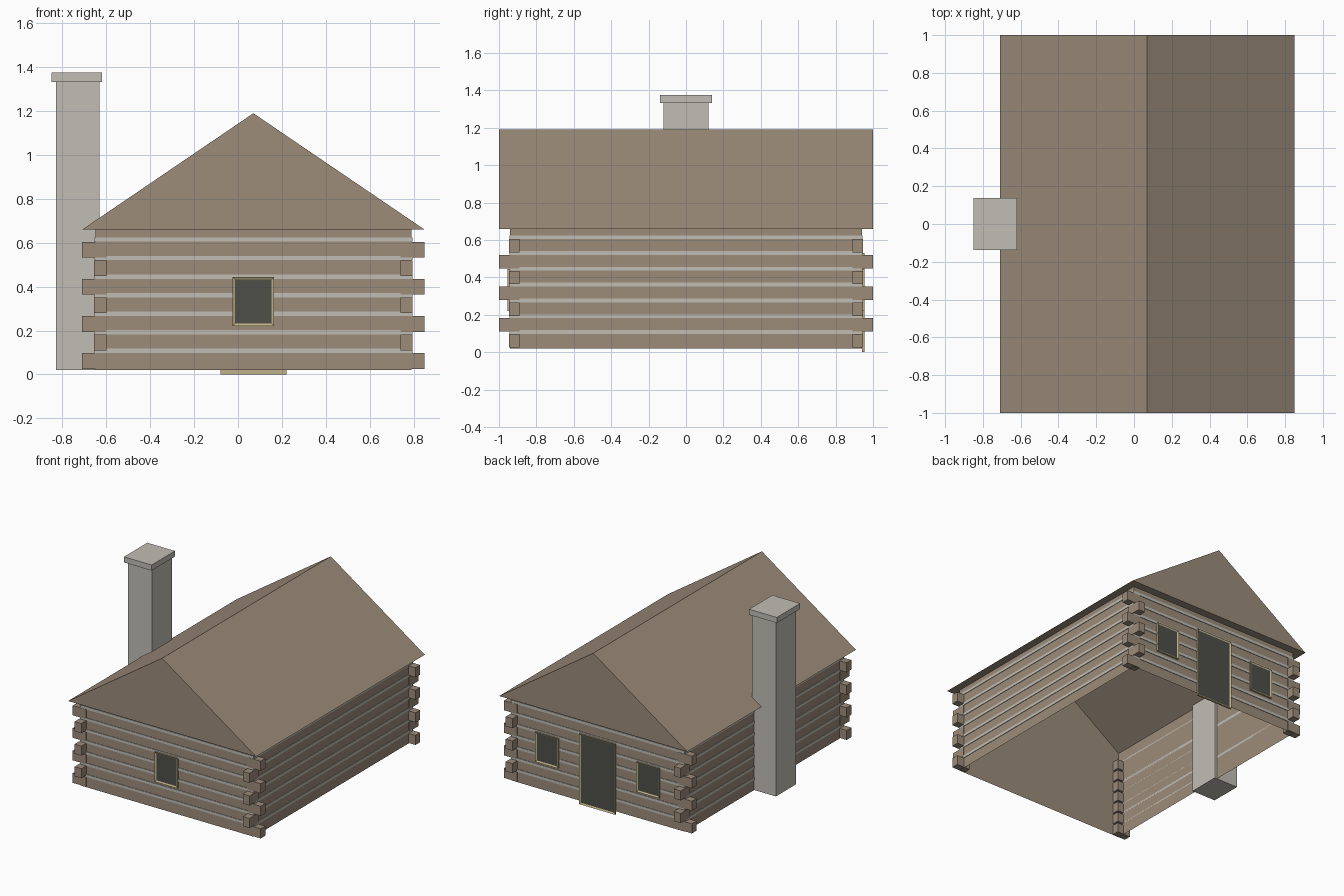
import bpy, bmesh
from mathutils import Vector

cube = bpy.data.objects.get("Cube")
if cube:
    bpy.data.objects.remove(cube, do_unlink=True)


def material(name, rgb):
    m = bpy.data.materials.new(name)
    m.use_nodes = True
    linear = [(c / 255 / 12.92 if c < 11 else ((c / 255 + 0.055) / 1.055) ** 2.4) for c in rgb]
    m.diffuse_color = (*linear, 1)
    m.node_tree.nodes["Principled BSDF"].inputs["Base Color"].default_value = (*linear, 1)
    return m


WOOD = material("wood_brown", (156, 140, 122))
STONE = material("stone_grey", (193, 190, 181))
TRIM = material("trim_tan", (192, 177, 137))
GLASS = material("dark_pane", (78, 80, 72))

CX = 0.07                 # centre line of the cabin
WALL_X, WALL_Y = 0.72, 0.94
EAVE_X, EAVE_Z, RIDGE_Z = 0.78, 0.66, 1.19
BASE = 0.02
PITCH, LOG_H = 0.0845, 0.072


def finish(name, bm, *mats):
    me = bpy.data.meshes.new(name)
    bm.to_mesh(me)
    bm.free()
    ob = bpy.data.objects.new(name, me)
    bpy.context.collection.objects.link(ob)
    for m in mats:
        me.materials.append(m)
    return ob


def add_box(bm, lo, hi):
    lo, hi = Vector(lo), Vector(hi)
    verts = bmesh.ops.create_cube(bm, size=1)["verts"]
    for v in verts:
        v.co = (lo + hi) / 2 + v.co * (hi - lo)


def box(name, lo, hi, mat):
    bm = bmesh.new()
    add_box(bm, lo, hi)
    return finish(name, bm, mat)


def spans(side, near, far):
    return sorted((side * near, side * far))


# Walls: open-bottomed shell with gable ends
bm = bmesh.new()
outline = [(-WALL_X, BASE), (-WALL_X, 0.69), (0, RIDGE_Z - 0.01), (WALL_X, 0.69), (WALL_X, BASE)]
ends = [[bm.verts.new((CX + x, y, z)) for x, z in outline] for y in (-WALL_Y, WALL_Y)]
for a, b in zip(range(4), range(1, 5)):
    bm.faces.new((ends[0][a], ends[0][b], ends[1][b], ends[1][a]))
for end in ends:
    bm.faces.new(end)
bmesh.ops.recalc_face_normals(bm, faces=bm.faces)
finish("log_walls", bm, WOOD)

# Mortar strips between the logs
bm = bmesh.new()
for k in range(7):
    z0 = 0.098 + k * PITCH
    z1 = z0 + 0.02
    for s in (-1, 1):
        y0, y1 = spans(s, WALL_Y, WALL_Y + 0.004)
        add_box(bm, (CX - WALL_X, y0, z0), (CX + WALL_X, y1, z1))
        x0, x1 = spans(s, WALL_X, WALL_X + 0.004)
        add_box(bm, (CX + x0, -WALL_Y, z0), (CX + x1, WALL_Y, z1))
finish("mortar_strips", bm, STONE)

# Crossed log ends at the four corners, alternating direction by row
bm = bmesh.new()
for k in range(7):
    zc = 0.0615 + k * PITCH
    long_x, long_y = (EAVE_X, WALL_Y + 0.005) if k % 2 == 0 else (WALL_X + 0.006, 1.0)
    for sx in (-1, 1):
        for sy in (-1, 1):
            x0, x1 = spans(sx, 0.67, long_x)
            y0, y1 = spans(sy, 0.89, long_y)
            add_box(bm, (CX + x0, y0, zc - LOG_H / 2), (CX + x1, y1, zc + LOG_H / 2))
finish("corner_log_ends", bm, WOOD)

# Roof: slopes, gables and a soffit ring around the walls
bm = bmesh.new()
front, back = [[bm.verts.new((CX + x, y, z)) for x, z in
                ((-EAVE_X, EAVE_Z), (0, RIDGE_Z), (EAVE_X, EAVE_Z))] for y in (-1, 1)]
for i in (0, 1):
    bm.faces.new((front[i], front[i + 1], back[i + 1], back[i]))
bm.faces.new(front)
bm.faces.new(back)
outer = [front[0], front[2], back[2], back[0]]
inner = [bm.verts.new((CX + sx * WALL_X, sy * WALL_Y, EAVE_Z))
         for sx, sy in ((-1, -1), (1, -1), (1, 1), (-1, 1))]
for i in range(4):
    j = (i + 1) % 4
    bm.faces.new((outer[i], outer[j], inner[j], inner[i]))
bmesh.ops.recalc_face_normals(bm, faces=bm.faces)
finish("roof", bm, WOOD)

# Chimney
box("chimney_stack", (-0.83, -0.12, BASE), (-0.63, 0.12, 1.335), STONE)
box("chimney_cap", (-0.85, -0.138, 1.333), (-0.62, 0.138, 1.375), STONE)


# Openings: trim box with an inset dark panel on its outer face
def opening(name, x, width, z0, z1, side):
    bm = bmesh.new()
    y0, y1 = spans(side, WALL_Y + 0.001, WALL_Y + 0.014)
    add_box(bm, (x - width / 2, y0, z0), (x + width / 2, y1, z1))
    bm.normal_update()
    panel = [f for f in bm.faces if f.normal.y * side > 0.9]
    bmesh.ops.inset_region(bm, faces=panel, thickness=0.016, depth=-0.006)
    for f in panel:
        f.material_index = 1
    finish(name, bm, TRIM, GLASS)


opening("front_window", CX, 0.19, 0.22, 0.445, -1)
opening("back_door", CX, 0.30, 0.0, 0.53, 1)
for label, s in (("left", 1), ("right", -1)):
    opening("back_window_" + label, CX + s * 0.42, 0.19, 0.22, 0.445, 1)
